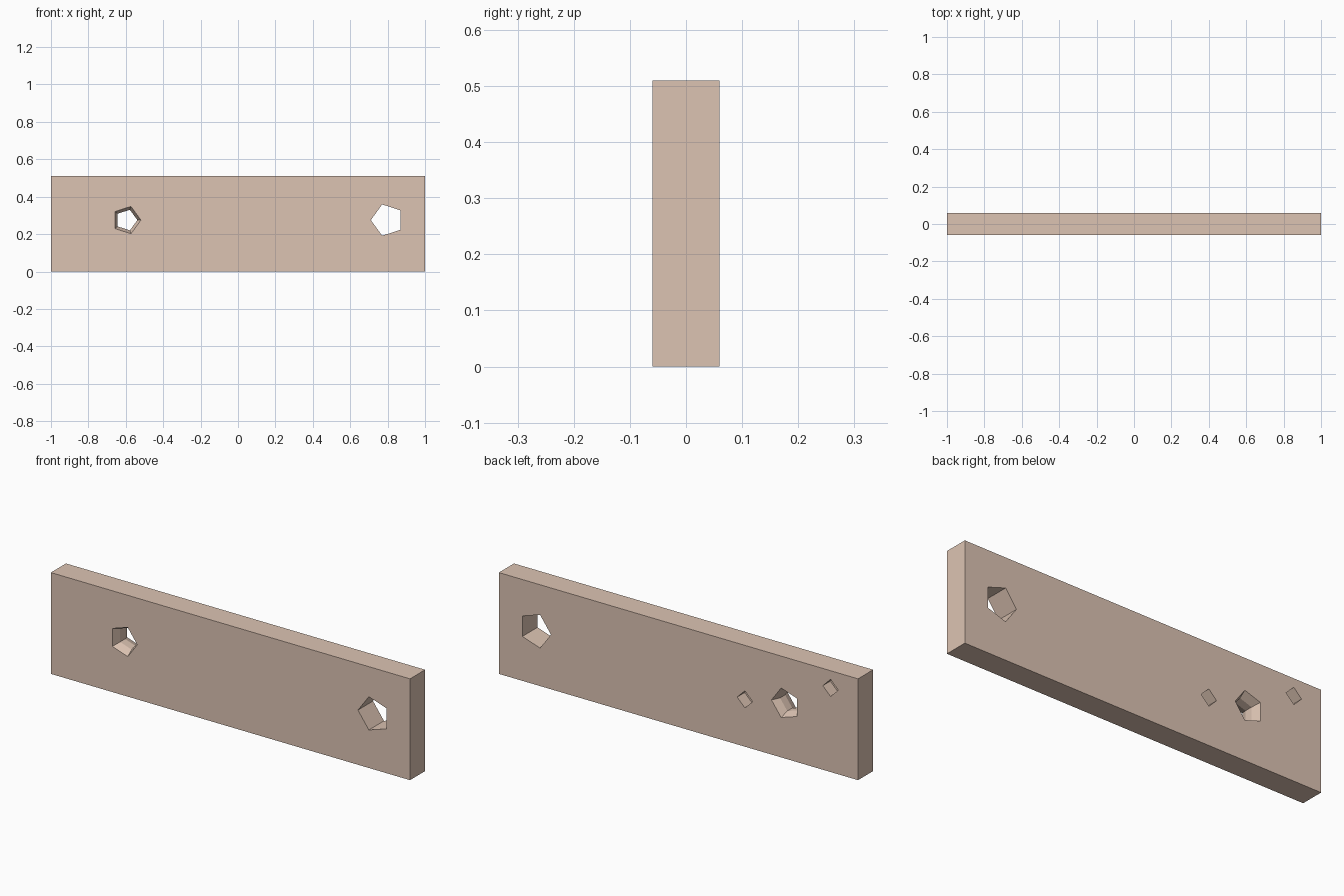
import bpy, bmesh, math

if "Cube" in bpy.data.objects:
    bpy.data.objects.remove(bpy.data.objects["Cube"])

T = 0.06   # half thickness of the board
H = 0.51   # board height

# Board
bm = bmesh.new()
bmesh.ops.create_cube(bm, size=1.0)
for v in bm.verts:
    v.co = (v.co.x * 2, v.co.y * 2 * T, (v.co.z + 0.5) * H)
mesh = bpy.data.meshes.new("wall_board")
bm.to_mesh(mesh)
bm.free()
board = bpy.data.objects.new("wall_board", mesh)
bpy.context.collection.objects.link(board)

mat = bpy.data.materials.new("warm_beige")
mat.diffuse_color = (0.72, 0.55, 0.45, 1)
mat.use_nodes = True
mat.node_tree.nodes["Principled BSDF"].inputs["Base Color"].default_value = mat.diffuse_color
mesh.materials.append(mat)


def cut_hole(name, x, z, sides, start, profile):
    """Cut a polygonal hole along y; profile is a list of (y, radius)."""
    bm = bmesh.new()
    rings = []
    for y, r in profile:
        rings.append([bm.verts.new((x + r * math.cos(start + math.tau * i / sides), y,
                                    z + r * math.sin(start + math.tau * i / sides)))
                      for i in range(sides)])
    for a, b in zip(rings, rings[1:]):
        for i in range(sides):
            j = (i + 1) % sides
            bm.faces.new((a[i], a[j], b[j], b[i]))
    bm.faces.new(rings[0])
    bm.faces.new(rings[-1])
    bmesh.ops.recalc_face_normals(bm, faces=bm.faces)
    me = bpy.data.meshes.new(name)
    bm.to_mesh(me)
    bm.free()
    me.materials.append(mat)
    cutter = bpy.data.objects.new(name, me)
    bpy.context.collection.objects.link(cutter)
    cutter.hide_render = True
    mod = board.modifiers.new(name, "BOOLEAN")
    mod.operation = "DIFFERENCE"
    mod.solver = "EXACT"
    mod.object = cutter
    bpy.context.view_layer.objects.active = board
    bpy.ops.object.modifier_apply(modifier=name)
    bpy.data.objects.remove(cutter)


# Large straight through hole on the right
cut_hole("right_hole", 0.798, 0.275, 5, math.pi, [(-0.1, 0.088), (0.1, 0.088)])

# Left through hole, narrowing to a neck inside the board
cut_hole("left_hole", -0.596, 0.275, 5, 0,
         [(-0.1, 0.077), (-T, 0.077), (-0.02, 0.058), (0.02, 0.058), (T, 0.078), (0.1, 0.078)])

# Two small blind holes in the back
for i, (x, z) in enumerate([(-0.37, 0.238), (-0.847, 0.423)]):
    cut_hole(f"screw_hole_{i}", x, z, 4, 0, [(0.0, 0.043), (0.1, 0.043)])
